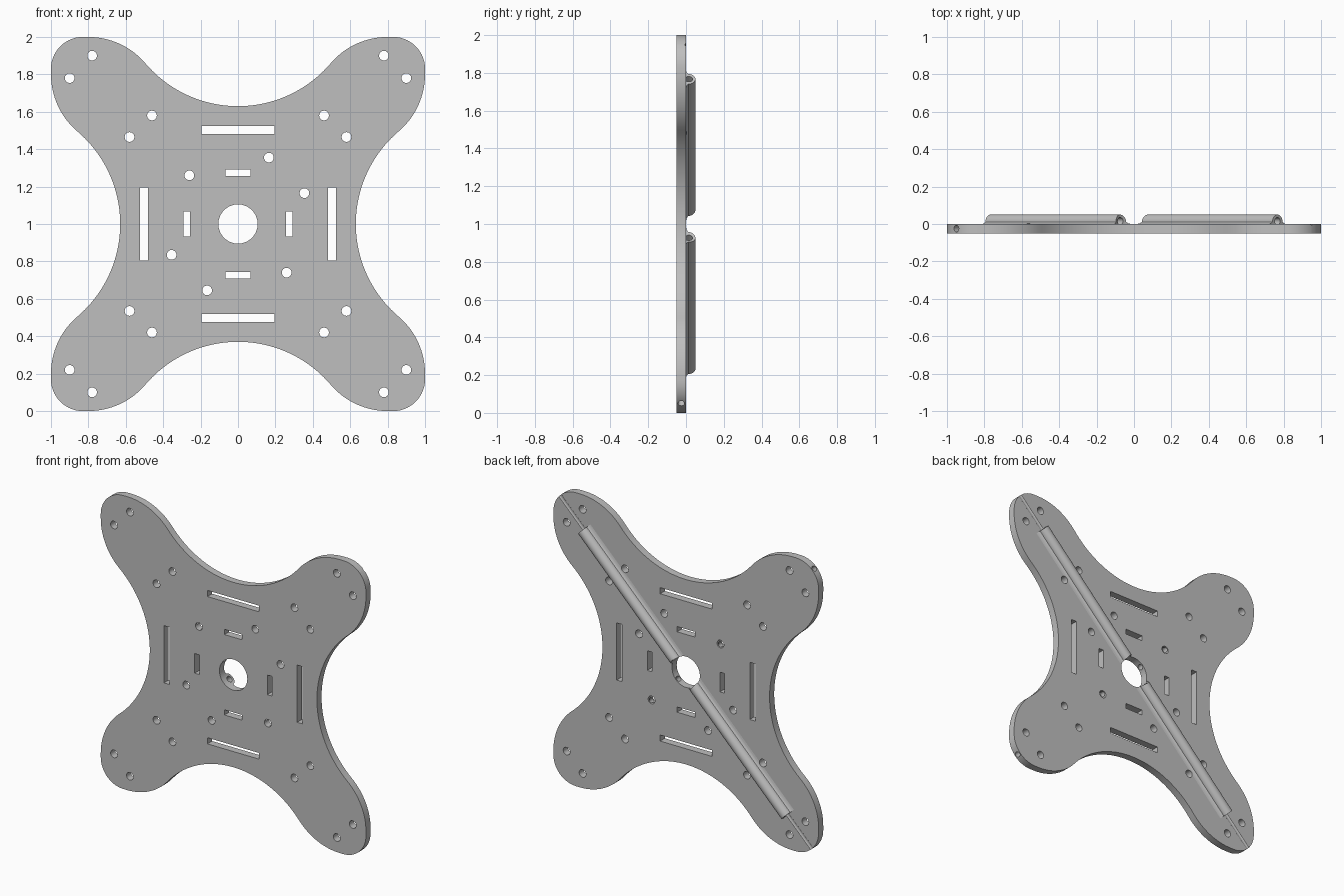
import bpy, bmesh
from math import sin, cos, pi, asin, sqrt
from mathutils import Vector

if "Cube" in bpy.data.objects:
    bpy.data.objects.remove(bpy.data.objects["Cube"], do_unlink=True)

grey = bpy.data.materials.new("plain grey")
grey.use_nodes = True
colour = (0.52, 0.52, 0.52, 1)
grey.diffuse_color = colour
grey.node_tree.nodes["Principled BSDF"].inputs["Base Color"].default_value = colour

MID = Vector((0, 0, 1))
BACK = Vector((0, 1, 0))
DIAG = Vector((1, 0, 1)).normalized()
ANTI = Vector((-1, 0, 1)).normalized()


def prism(name, loops, depth):
    """Extrude closed loops of 3D points along a depth vector."""
    bm = bmesh.new()
    for loop in loops:
        face = bm.faces.new([bm.verts.new(p) for p in loop])
        new = bmesh.ops.extrude_face_region(bm, geom=[face], use_keep_orig=True)
        bmesh.ops.translate(bm, vec=depth, verts=[g for g in new["geom"] if isinstance(g, bmesh.types.BMVert)])
    bmesh.ops.recalc_face_normals(bm, faces=bm.faces)
    mesh = bpy.data.meshes.new(name)
    bm.to_mesh(mesh)
    bm.free()
    mesh.materials.append(grey)
    obj = bpy.data.objects.new(name, mesh)
    bpy.context.collection.objects.link(obj)
    return obj


def arc(cx, cz, r, a0, a1, n):
    return [(cx + r * cos(a0 + (a1 - a0) * i / n), cz + r * sin(a0 + (a1 - a0) * i / n)) for i in range(n + 1)]


def circle(centre, r, u, v, n=28):
    return [centre + u * r * cos(2 * pi * i / n) + v * r * sin(2 * pi * i / n) for i in range(n)]


def flat(points, y):
    return [Vector((x, y, z + 1)) for x, z in points]


def cut(obj, cutter):
    bpy.context.view_layer.objects.active = obj
    mod = obj.modifiers.new("cut", "BOOLEAN")
    mod.operation, mod.solver, mod.object = "DIFFERENCE", "EXACT", cutter
    bpy.ops.object.modifier_apply(modifier=mod.name)


# Plate outline: one quarter (waist curve, shoulder, rounded tip), turned four times
waist, shoulder, corner = 0.65, 0.40, 0.17
swing = asin(0.8 / (waist + shoulder))
half = arc(0, 0.63 + waist, waist, -pi / 2, -pi / 2 + swing, 20)
half += arc(0.8, 1 - shoulder, shoulder, pi / 2 + swing, pi / 2, 14)[1:]
half += arc(1 - corner, 1 - corner, corner, pi / 2, pi / 4, 7)
quarter = half + [(z, x) for x, z in reversed(half[:-1])]
outline = []
for k in range(4):
    outline += quarter[:-1]
    quarter = [(z, -x) for x, z in quarter]
plate = prism("plate", [flat(outline, -0.05)], BACK * 0.05)

# Wire channels on the back: rounded ridges with flared feet
side = [(0.065, -0.01), (0.065, 0.0), (0.05, 0.003), (0.041, 0.009)]
dome = arc(0, 0.012, 0.038, 0, pi, 20)
profile = side + dome + [(-s, y) for s, y in reversed(side)]
channels = []
for name, start in (("upper_wire_channel", 0.07), ("lower_wire_channel", -1.085)):
    loop = [MID + DIAG * start + ANTI * s + BACK * y for s, y in profile]
    channels.append(prism(name, [loop], DIAG * 1.015))

# Hole cutters: centre hole, screw holes and strap slots
spots = [(sx * a, sz * b) for a, b in ((0.78, 0.90), (0.90, 0.78), (0.46, 0.58), (0.58, 0.465))
         for sx in (1, -1) for sz in (1, -1)]
for s in (1, -1):
    spots += [(s * 0.165, s * 0.355), (s * 0.355, s * 0.165), (s * 0.26, -s * 0.26)]
X, Z = Vector((1, 0, 0)), Vector((0, 0, 1))
front = MID - BACK * 0.1
loops = [circle(front, 0.105, X, Z, 56)]
loops += [circle(front + X * x + Z * z, 0.026, X, Z, 24) for x, z in spots]
for w, lo, hi in ((0.195, 0.481, 0.523), (0.067, 0.256, 0.292)):
    for s in (1, -1):
        slot = [(-w, s * lo), (w, s * lo), (w, s * hi), (-w, s * hi)]
        loops += [flat(slot, -0.1), flat([(z, x) for x, z in slot], -0.1)]
holes = prism("hole_cutter", loops, BACK * 0.3)

# Long bores: one along the channels, one inside the plate on the other diagonal
bores = prism("bore_cutter", [circle(MID - DIAG * 1.6 + BACK * 0.015, 0.02, ANTI, BACK)], DIAG * 3.2)
cross_bore = prism("cross_bore_cutter", [circle(MID - ANTI * 1.6 - BACK * 0.025, 0.018, DIAG, BACK)], ANTI * 3.2)

cut(plate, holes)
cut(plate, bores)
cut(plate, cross_bore)
for channel in channels:
    cut(channel, holes)
    cut(channel, bores)
for cutter in (holes, bores, cross_bore):
    bpy.data.objects.remove(cutter, do_unlink=True)

# Smooth curved walls while keeping edges crisp
for obj in [plate] + channels:
    bpy.ops.object.select_all(action="DESELECT")
    obj.select_set(True)
    bpy.context.view_layer.objects.active = obj
    bpy.ops.object.shade_smooth_by_angle(angle=pi / 6)
